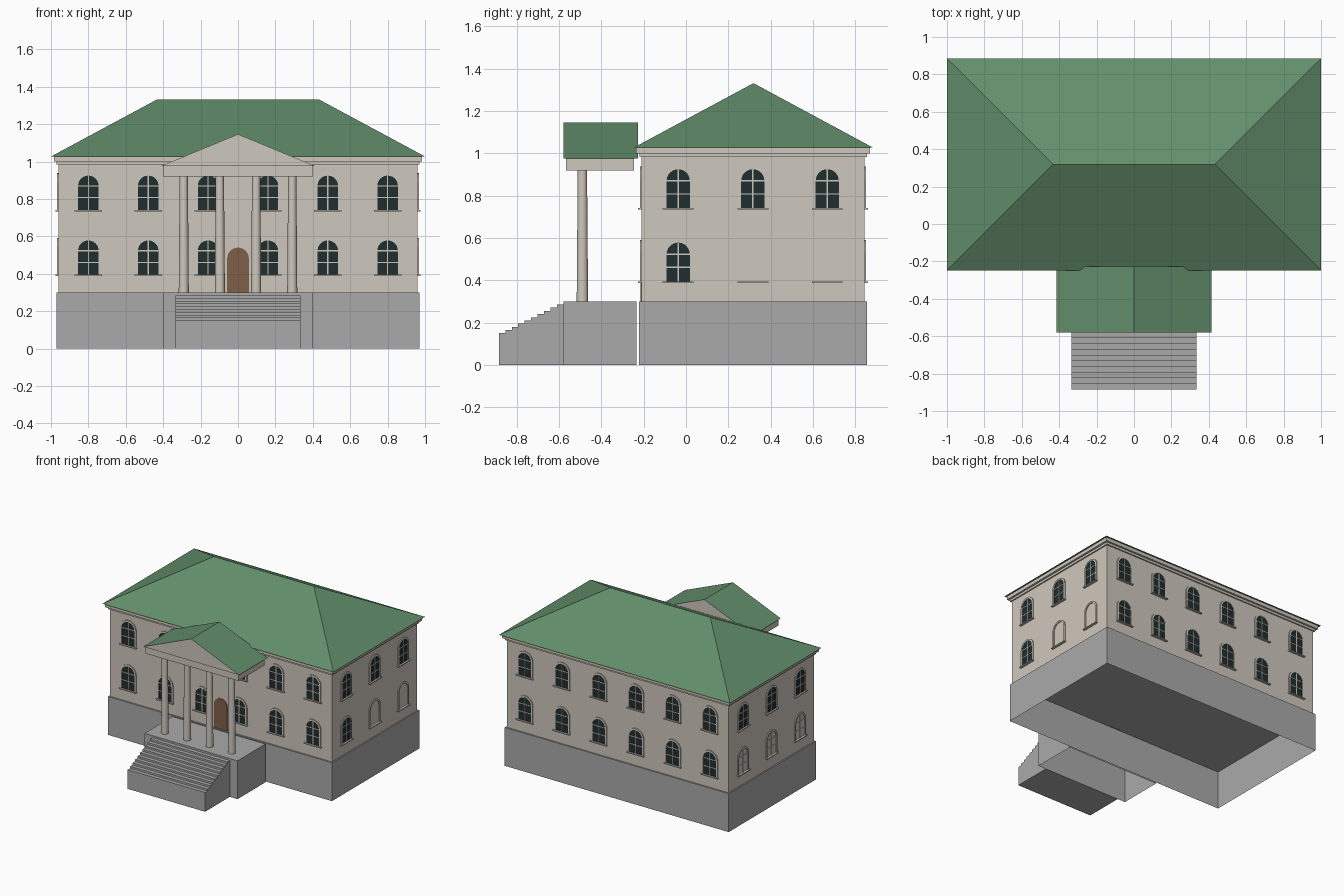
import bpy, bmesh, math
from mathutils import Matrix, Vector

if "Cube" in bpy.data.objects:
    bpy.data.objects.remove(bpy.data.objects["Cube"])


def material(name, r, g, b):
    def lin(c):
        c /= 255
        return c / 12.92 if c < 0.04045 else ((c + 0.055) / 1.055) ** 2.4
    m = bpy.data.materials.new(name)
    m.diffuse_color = (lin(r), lin(g), lin(b), 1)
    m.use_nodes = True
    m.node_tree.nodes["Principled BSDF"].inputs["Base Color"].default_value = m.diffuse_color
    return m


GREY = material("stone grey", 170, 170, 170)
CREAM = material("wall cream", 207, 200, 189)
GREEN = material("roof green", 98, 142, 107)
GLASS = material("dark glass", 32, 45, 47)
BROWN = material("door brown", 128, 94, 72)


def finish(name, bm, *mats):
    bmesh.ops.recalc_face_normals(bm, faces=bm.faces[:])
    me = bpy.data.meshes.new(name)
    bm.to_mesh(me)
    bm.free()
    for m in mats:
        me.materials.append(m)
    ob = bpy.data.objects.new(name, me)
    bpy.context.collection.objects.link(ob)
    return ob


def prism(bm, pts, d0, d1, M=Matrix()):
    """Extrude an outline in local x/z from depth d0 to d1 along local y."""
    a = [bm.verts.new(M @ Vector((x, d0, z))) for x, z in pts]
    b = [bm.verts.new(M @ Vector((x, d1, z))) for x, z in pts]
    n = len(pts)
    bm.faces.new(a)
    bm.faces.new(b)
    for i in range(n):
        j = (i + 1) % n
        bm.faces.new((a[i], a[j], b[j], b[i]))


def rect(x0, x1, z0, z1):
    return [(x0, z0), (x1, z0), (x1, z1), (x0, z1)]


def box(name, mat, x, y0, y1, z0, z1, open_bottom=False):
    bm = bmesh.new()
    prism(bm, rect(-x, x, z0, z1), y0, y1)
    bmesh.ops.recalc_face_normals(bm, faces=bm.faces[:])
    if open_bottom:
        low = [f for f in bm.faces if f.normal.z < -0.9]
        bmesh.ops.delete(bm, geom=low, context='FACES')
    return finish(name, bm, mat)


def arch(half, height, n=12):
    """Round-headed outline, from bottom right over the top to bottom left."""
    zc = height - half
    arc = [(half * math.cos(math.pi * i / n), zc + half * math.sin(math.pi * i / n))
           for i in range(n + 1)]
    return [(half, 0)] + arc + [(-half, 0)]


# Main body
CY = 0.317
box("foundation", GREY, 0.97, CY - 0.54, CY + 0.54, 0, 0.30, True)
box("walls", CREAM, 0.96, CY - 0.528, CY + 0.528, 0.30, 0.985, True)
box("cornice_lower", CREAM, 0.97, CY - 0.538, CY + 0.538, 0.983, 1.0)
box("cornice_upper", CREAM, 0.985, CY - 0.553, CY + 0.553, 1.0, 1.027)

# Hip roof
bm = bmesh.new()
y0, y1, yr = -0.248, 0.885, 0.319
eave = [bm.verts.new((x, y, 1.027)) for x, y in ((-1, y0), (1, y0), (1, y1), (-1, y1))]
ridge = [bm.verts.new((x, yr, 1.332)) for x in (-0.433, 0.433)]
a, b, c, d = eave
l, r = ridge
for f in ((a, b, r, l), (b, c, r), (c, d, l, r), (d, a, l), (d, c, b, a)):
    bm.faces.new(f)
finish("main_roof", bm, GREEN)

# Porch platform
box("porch_base", GREY, 0.402, -0.58, -0.235, 0, 0.30, True)

# Stairs: stepped side profile swept across
bm = bmesh.new()
steps = 10
prof = [(-0.58, 0), (-0.885, 0)]
for i in range(steps):
    z = 0.15 + 0.015 * i
    prof += [(-0.885 + 0.0305 * i, z), (-0.885 + 0.0305 * (i + 1), z)]
turn = Matrix(((0, 1, 0, 0), (1, 0, 0, 0), (0, 0, 1, 0), (0, 0, 0, 1)))
prism(bm, prof, -0.335, 0.335, turn)
finish("stairs", bm, GREY)

# Columns
for i, x in enumerate((-0.29, -0.097, 0.097, 0.29)):
    bm = bmesh.new()
    bmesh.ops.create_cone(bm, cap_ends=True, segments=24, radius1=0.027, radius2=0.022,
                          depth=0.62, matrix=Matrix.Translation((x, -0.49, 0.61)))
    for f in bm.faces:
        f.smooth = abs(f.normal.z) < 0.5
    ob = finish(f"column_{i + 1}", bm, CREAM)
    for e in ob.data.edges:
        if abs(ob.data.vertices[e.vertices[0]].co.z - ob.data.vertices[e.vertices[1]].co.z) < 0.01:
            e.use_edge_sharp = True

# Porch beam and gable roof
box("porch_beam", CREAM, 0.402, -0.568, -0.245, 0.92, 0.977)
bm = bmesh.new()
prism(bm, [(-0.415, 0.975), (0.415, 0.975), (0, 1.146)], -0.58, -0.228)
bmesh.ops.recalc_face_normals(bm, faces=bm.faces[:])
for f in bm.faces:
    f.material_index = 1 if f.normal.z > 0.5 else 0
finish("porch_roof", bm, CREAM, GREEN)


# Wall frames: local x along the wall, y outward, z up
def wall_frame(side, u, z):
    n, t, o = {
        "front": ((0, -1, 0), (1, 0, 0), (u, CY - 0.528, z)),
        "back": ((0, 1, 0), (1, 0, 0), (u, CY + 0.528, z)),
        "right": ((1, 0, 0), (0, 1, 0), (0.96, u, z)),
        "left": ((-1, 0, 0), (0, 1, 0), (-0.96, u, z)),
    }[side]
    return Matrix(((t[0], n[0], 0, o[0]), (t[1], n[1], 0, o[1]),
                   (0, 0, 1, o[2]), (0, 0, 0, 1)))


# Door
bm = bmesh.new()
prism(bm, arch(0.058, 0.24), -0.002, 0.005, wall_frame("front", 0, 0.30))
finish("door", bm, BROWN)

# Windows
glass, trim, bars, sills = (bmesh.new() for _ in range(4))
inner, outer = arch(0.055, 0.183), arch(0.068, 0.196)


def window(side, u, z):
    M = wall_frame(side, u, z)
    blank = z < 0.5 and (side == "left" or (side == "right" and u > 0.1))
    if not blank:
        prism(glass, inner, -0.002, 0.003, M)
    for i in range(len(inner) - 1):
        prism(trim, [inner[i], outer[i], outer[i + 1], inner[i + 1]], -0.002, 0.007, M)
    if not (blank and side == "right"):
        prism(bars, rect(-0.003, 0.003, 0, 0.182), -0.002, 0.005, M)
        for h in (0.066, 0.128):
            prism(bars, rect(-0.055, 0.055, h - 0.003, h + 0.003), -0.002, 0.0055, M)
    prism(sills, rect(-0.073, 0.073, -0.008, 0), -0.002, 0.016, M)


for z in (0.395, 0.742):
    for side in ("front", "back"):
        for u in (-0.8, -0.48, -0.16, 0.16, 0.48, 0.8):
            window(side, u, z)
    for side in ("left", "right"):
        for u in (-0.037, 0.316, 0.668):
            window(side, u, z)
for bm in (trim,):
    bmesh.ops.remove_doubles(bm, verts=bm.verts[:], dist=0.0001)
    inside = [f for f in bm.faces if all(len(e.link_faces) > 2 for e in f.edges)]
    shared = [f for f in inside if f.calc_area() < 0.00013]
    bmesh.ops.delete(bm, geom=shared, context='FACES')
finish("window_glass", glass, GLASS)
finish("window_trim", trim, CREAM)
finish("window_bars", bars, CREAM)
finish("window_sills", sills, CREAM)
